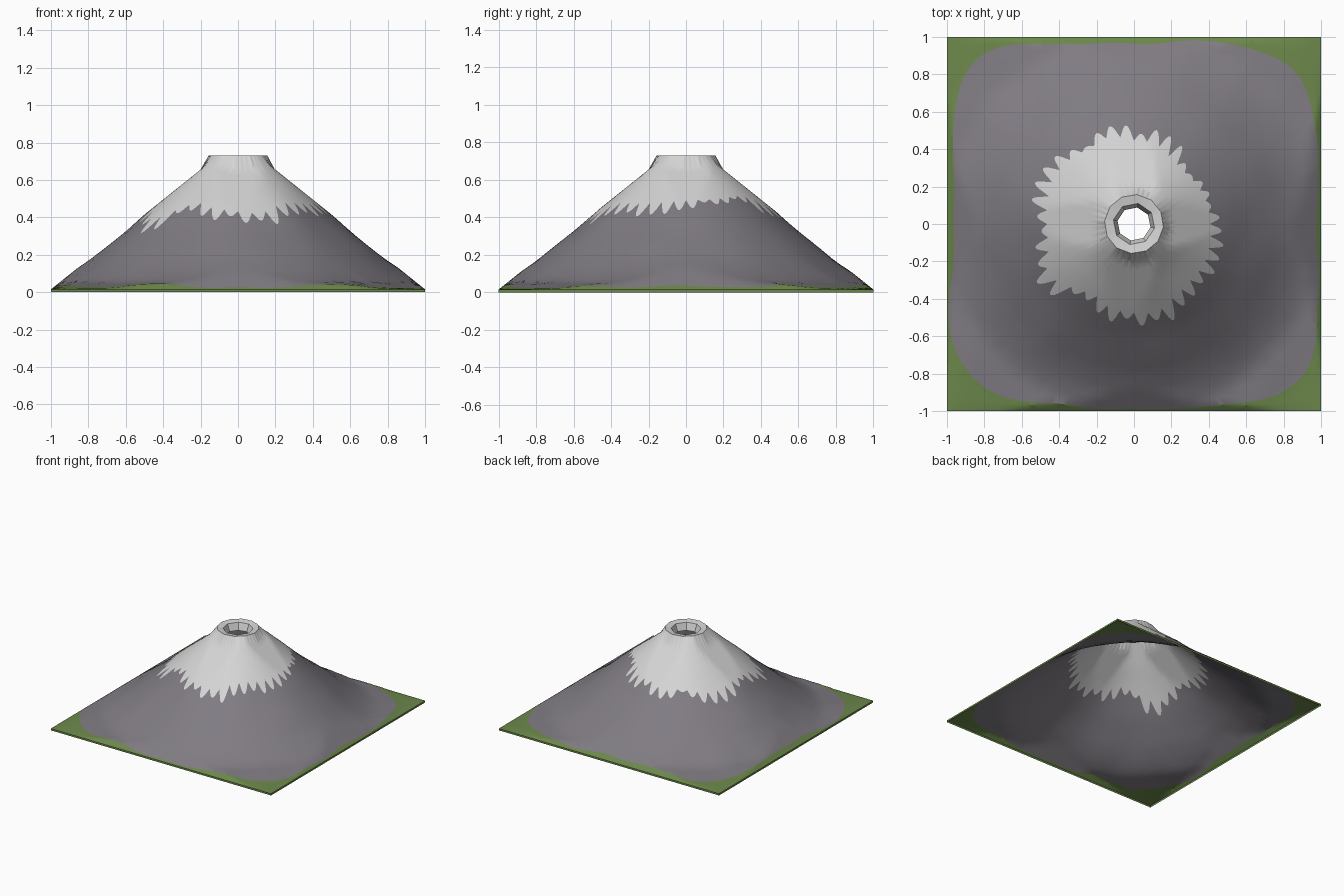
import bpy, bmesh, math, random
from mathutils import Vector, noise

if "Cube" in bpy.data.objects:
    bpy.data.objects.remove(bpy.data.objects["Cube"])

random.seed(4)
TEETH, SEG = 40, 8
N = TEETH * SEG


def material(name, rgb):
    m = bpy.data.materials.new(name)
    m.diffuse_color = (*rgb, 1)
    m.use_nodes = True
    m.node_tree.nodes["Principled BSDF"].inputs["Base Color"].default_value = m.diffuse_color
    return m


mats = [material("snow", (0.66, 0.66, 0.66)),
        material("rock grey", (0.215, 0.20, 0.225)),
        material("grass green", (0.15, 0.245, 0.07))]

# Mountain slope: (radius, height)
SLOPE = [(0.0, 0.73), (0.155, 0.73), (0.3, 0.59), (0.45, 0.457), (0.6, 0.325), (0.8, 0.165),
         (0.9, 0.1), (1.0, 0.052), (1.2, 0.025), (1.42, 0.015)]
# Reach of the snow teeth every 15 degrees, anticlockwise from +x
SNOW = [.48, .48, .47, .46, .47, .52, .52, .56, .54, .56, .57, .55,
        .54, .54, .61, .55, .50, .54, .55, .56, .51, .50, .50, .49]


def slope(r):
    for (r0, z0), (r1, z1) in zip(SLOPE, SLOPE[1:]):
        if r <= r1:
            return z0 + (z1 - z0) * (r - r0) / (r1 - r0)
    return SLOPE[-1][1]


def height(x, y):
    r = math.hypot(x, y)
    m = max(abs(x), abs(y))
    z = slope(r)
    if 0.2 < r:
        z += 0.008 * noise.noise(Vector((x * 4, y * 4, 0.3))) * min(1, (r - 0.2) * 5)
    return max(0.012, min(z, 0.015 + 0.8 * (1 - m)))


def envelope(a):
    t = (a / math.tau * 24) % 24
    i = int(t)
    return SNOW[i] + (SNOW[(i + 1) % 24] - SNOW[i]) * (t - i)


angles = [math.tau * i / N for i in range(N)]
dirs = [(math.cos(a), math.sin(a)) for a in angles]

# Jagged snow line: rounded teeth of varied length
depth = [random.uniform(0.04, 0.1) for _ in range(TEETH)]
short = [random.choice((0, 0, 0.02, 0.04)) for _ in range(TEETH)]
snow_line = []
for i, a in enumerate(angles):
    k, s = divmod(i, SEG)
    lift = math.sin(math.pi * s / SEG) ** 1.3
    valley = envelope(a) - 0.075
    snow_line.append(valley + lift * (depth[k] - short[k] * 0.7))

# Grass line: rounded square with a wavering edge
grass_line, border = [], []
for c, s in dirs:
    edge = 1 / max(abs(c), abs(s))
    wave = 0.035 * noise.noise(Vector((c * 3, s * 3, 1.7)))
    g = (0.975 + wave) / (abs(c) ** 5 + abs(s) ** 5) ** 0.2
    grass_line.append(min(g, edge * 0.992))
    border.append(edge)

bm = bmesh.new()


def ring(radii, z=None):
    return [bm.verts.new((r * c, r * s, height(r * c, r * s) if z is None else z))
            for r, (c, s) in zip(radii, dirs)]


def bridge(a, b, mat):
    for i in range(N):
        j = (i + 1) % N
        f = bm.faces.new((a[i], b[i], b[j], a[j]))
        f.material_index = mat


def polygon(r, sides, turn):
    # Radii of a regular polygon outline
    w = math.tau / sides
    return [r * math.cos(w / 2) / math.cos((a + turn) % w - w / 2) for a in angles]


def span(inner, outer, steps, mat, start):
    prev = start
    for k in range(1, steps + 1):
        t = k / steps
        cur = ring([p + (q - p) * t for p, q in zip(inner, outer)])
        bridge(prev, cur, mat)
        prev = cur
    return prev


# Open crater throat and flat lip
rim = polygon(0.158, 12, 0.1)
throat = ring(polygon(0.09, 8, 0.2), 0.665)
lip = ring(polygon(0.112, 8, 0.2), 0.722)
crest = ring(rim, 0.73)
bridge(throat, lip, 0)
bridge(lip, crest, 0)

# Snow cap, rock flanks, grass border
cap = span(rim, snow_line, 8, 0, crest)
flank = span(snow_line, grass_line, 14, 1, cap)
edge = span(grass_line, border, 3, 2, flank)

# Thin skirt down to the ground
bridge(edge, ring(border, 0), 2)

me = bpy.data.meshes.new("mountain")
bm.to_mesh(me)
bm.free()
for m in mats:
    me.materials.append(m)
mountain = bpy.data.objects.new("mountain", me)
bpy.context.collection.objects.link(mountain)
bpy.context.view_layer.objects.active = mountain
mountain.select_set(True)
bpy.ops.object.shade_smooth_by_angle(angle=math.radians(25))
